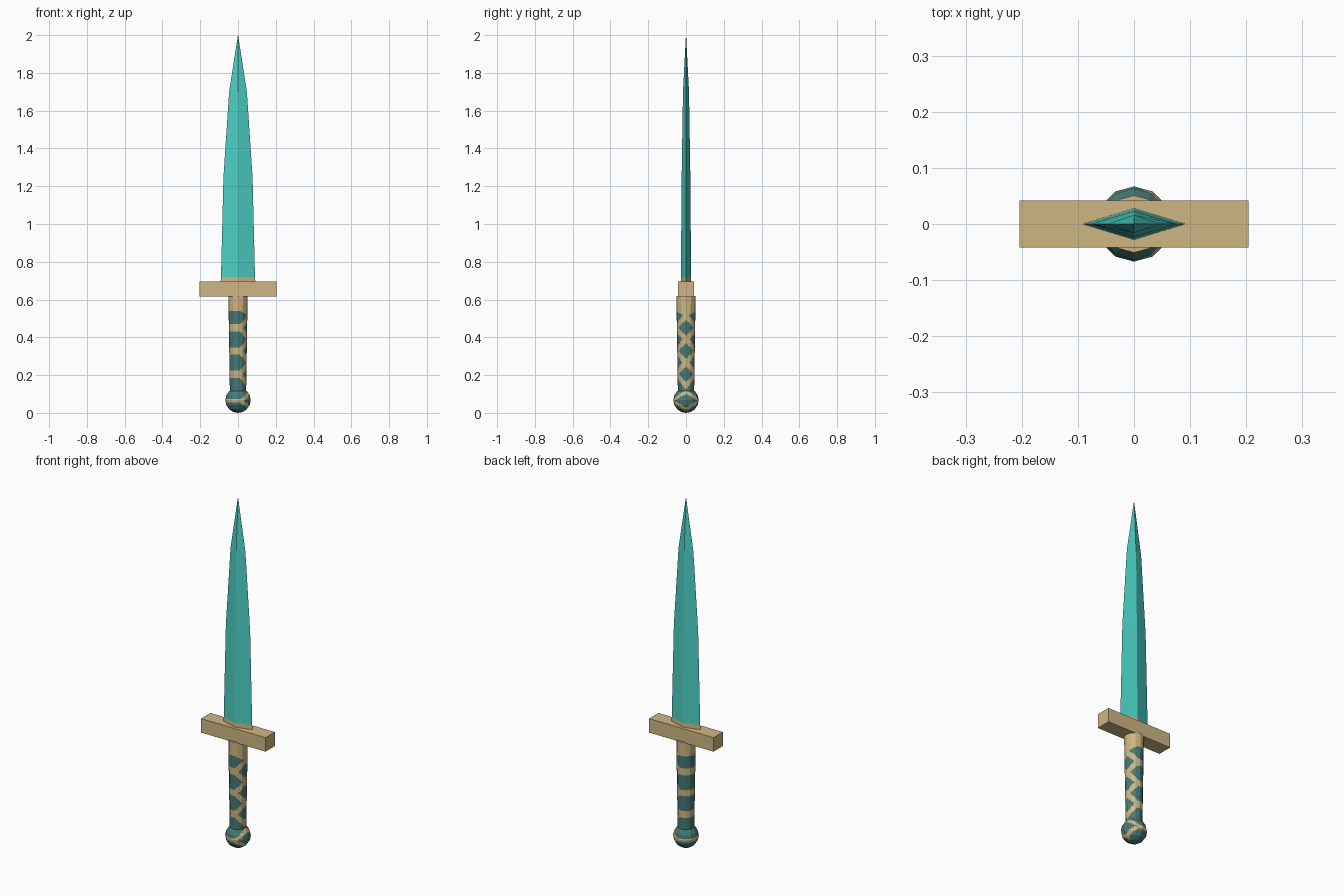
import bpy, bmesh
from math import sin, cos, pi, atan2, radians

cube = bpy.data.objects.get("Cube")
if cube:
    bpy.data.objects.remove(cube, do_unlink=True)


def material(name, rgb):
    m = bpy.data.materials.new(name)
    m.use_nodes = True
    m.diffuse_color = (*rgb, 1)
    m.node_tree.nodes["Principled BSDF"].inputs["Base Color"].default_value = (*rgb, 1)
    return m


TAN = material("tan", (0.62, 0.47, 0.23))
DARK_TEAL = material("dark_teal", (0.06, 0.19, 0.18))
TURQUOISE = material("turquoise", (0.07, 0.63, 0.55))
SIDES = 12


def finish(name, bm, mats, rule=None):
    bmesh.ops.recalc_face_normals(bm, faces=bm.faces)
    if rule:
        for f in bm.faces:
            f.material_index = rule(f.calc_center_median())
    mesh = bpy.data.meshes.new(name)
    bm.to_mesh(mesh)
    bm.free()
    for m in mats:
        mesh.materials.append(m)
    obj = bpy.data.objects.new(name, mesh)
    bpy.context.collection.objects.link(obj)
    return obj


def skin(bm, rings):
    """Bridge a stack of closed point rings and cap both ends."""
    loops = [[bm.verts.new(p) for p in ring] for ring in rings]
    n = len(loops[0])
    for lo, hi in zip(loops, loops[1:]):
        for i in range(n):
            j = (i + 1) % n
            bm.faces.new((lo[i], lo[j], hi[j], hi[i]))
    bm.faces.new(loops[0][::-1])
    bm.faces.new(loops[-1])


def faceted_lathe(profile, rows, cuts):
    """Twelve-sided lathe whose flat facets are cut finely for the painted bands."""
    levels = []
    for (r0, z0), (r1, z1) in zip(profile, profile[1:]):
        levels += [(r0 + (r1 - r0) * k / rows, z0 + (z1 - z0) * k / rows) for k in range(rows)]
    levels.append(profile[-1])
    corners = [(cos(2 * pi * i / SIDES), sin(2 * pi * i / SIDES)) for i in range(SIDES)]
    outline = []
    for i, (ax, ay) in enumerate(corners):
        bx, by = corners[(i + 1) % SIDES]
        outline += [(ax + (bx - ax) * k / cuts, ay + (by - ay) * k / cuts) for k in range(cuts)]
    bm = bmesh.new()
    skin(bm, [[(x * r, y * r, z) for x, y in outline] for r, z in levels])
    return bm


def wrap_rule(centres, spread, half, top):
    """Tan rings on dark teal, each forking in two around the +x side."""
    def rule(c):
        angle = abs(atan2(c.y, c.x))
        fork = max(0, 1 - angle / radians(78))
        if c.z > top - 0.03 * fork:
            return 0
        near = any(abs(abs(c.z - z) - spread * fork) < half for z in centres)
        return 0 if near else 1
    return rule


# Pommel: low-poly ball
R = 0.067
ball = [(max(R * sin(pi * k / 8), 0.001), R - R * cos(pi * k / 8)) for k in range(9)]
finish("pommel", faceted_lathe(ball, 4, 6), [TAN, DARK_TEAL],
       wrap_rule([0.065], 0.048, 0.011, 1))

# Grip: tapered handle with wrapped bands
finish("grip", faceted_lathe([(0.043, 0.10), (0.051, 0.62)], 104, 6), [TAN, DARK_TEAL],
       wrap_rule([0.205, 0.328, 0.45], 0.061, 0.019, 0.54))

# Crossguard
bm = bmesh.new()
bmesh.ops.create_cube(bm, size=1)
for v in bm.verts:
    v.co = (v.co.x * 0.408, v.co.y * 0.084, v.co.z * 0.08 + 0.655)
finish("crossguard", bm, [TAN])

# Blade: diamond sections tapering to a point, tan collar at the root
sections = [(0.692, 0.092, 0.028), (0.72, 0.09, 0.027), (1.25, 0.077, 0.023),
            (1.7, 0.047, 0.016), (2.0, 0.0005, 0.0005)]
bm = bmesh.new()
skin(bm, [[(w, 0, z), (0, t, z), (-w, 0, z), (0, -t, z)] for z, w, t in sections])
finish("blade", bm, [TURQUOISE, TAN], lambda c: 1 if c.z < 0.72 else 0)
